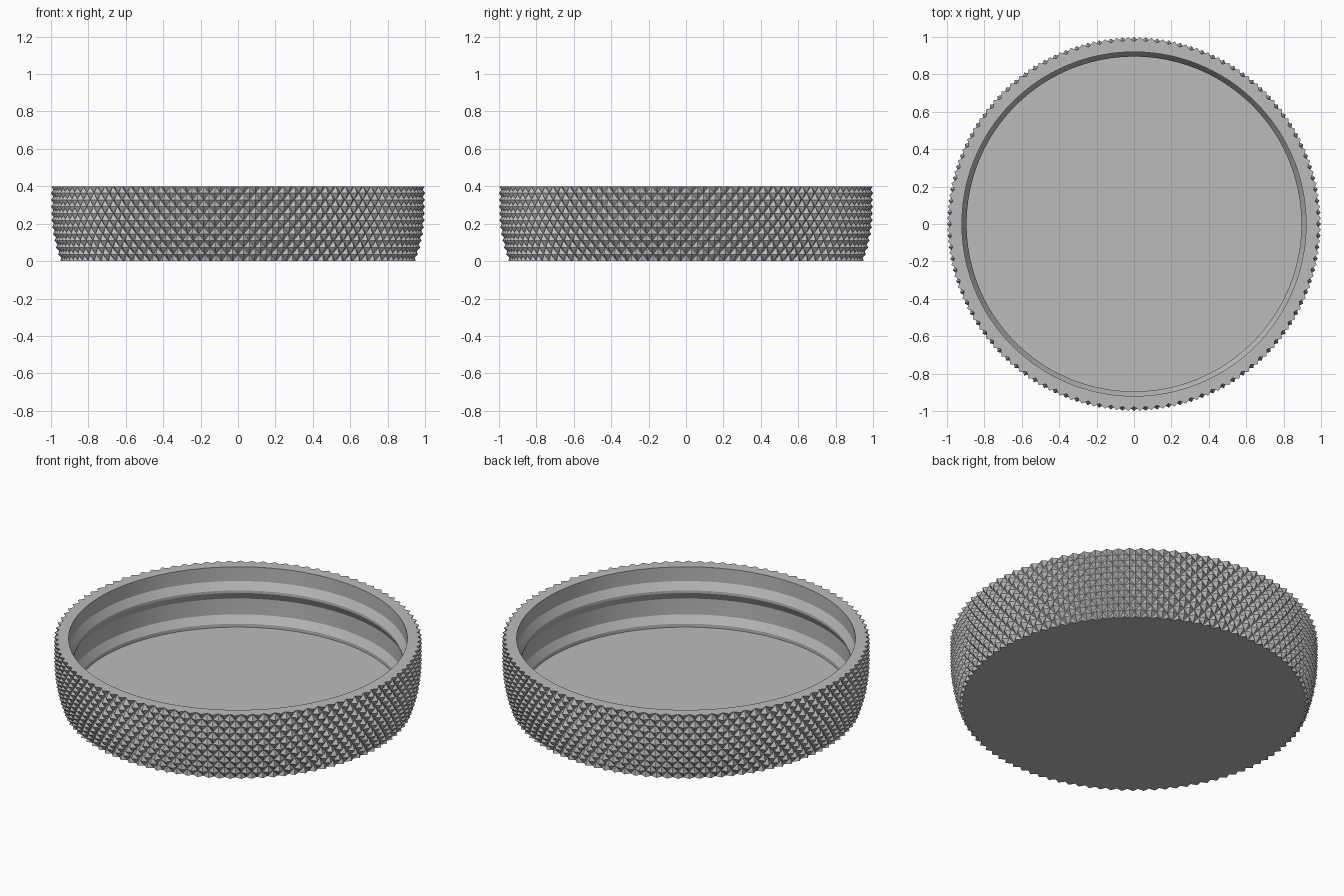
import bpy
import bmesh
from math import cos, sin, pi

if "Cube" in bpy.data.objects:
    bpy.data.objects.remove(bpy.data.objects["Cube"], do_unlink=True)

HEIGHT = 0.4
DIAMONDS = 100          # knurl diamonds around the lid
COLS = DIAMONDS * 2     # peaks and valleys alternate
ROWS = 11
DEPTH = 0.024           # knurl depth

# Material
grey = bpy.data.materials.new("plain grey")
grey.use_nodes = True
colour = (0.5, 0.5, 0.5, 1)
grey.diffuse_color = colour
grey.node_tree.nodes["Principled BSDF"].inputs["Base Color"].default_value = colour


def ring(bm, z, radius):
    """Ring of vertices; radius is a function of the column index."""
    return [bm.verts.new((radius(i) * cos(2 * pi * i / COLS),
                          radius(i) * sin(2 * pi * i / COLS), z))
            for i in range(COLS)]


def finish(bm, name):
    bmesh.ops.recalc_face_normals(bm, faces=bm.faces)
    mesh = bpy.data.meshes.new(name)
    bm.to_mesh(mesh)
    bm.free()
    mesh.materials.append(grey)
    obj = bpy.data.objects.new(name, mesh)
    bpy.context.collection.objects.link(obj)
    return obj


def peak_radius(z):
    """Outer envelope: straight above, curving in toward the base."""
    return 1 - 0.05 * max(0, 1 - z / 0.27) ** 2


bm = bmesh.new()

# Knurled outer wall: a checkerboard of peaks and valleys
outer = []
for j in range(ROWS + 1):
    z = HEIGHT * j / ROWS
    top = peak_radius(z)
    outer.append(ring(bm, z, lambda i: top - DEPTH * ((i + j) % 2)))

for j in range(ROWS):
    low, high = outer[j], outer[j + 1]
    for i in range(COLS):
        k = (i + 1) % COLS
        a, b, c, d = low[i], low[k], high[k], high[i]
        # split each cell along its groove, from valley to valley
        if (i + j) % 2:
            tris = (a, b, c), (a, c, d)
        else:
            tris = (a, b, d), (b, c, d)
        for tri in tris:
            bm.faces.new(tri)

# Flat underside
bm.faces.new(outer[0])

# Inner wall: rim, retaining bead, recess and sloped foot down to the floor
profile = [(0.92, HEIGHT), (0.92, 0.315), (0.895, 0.27), (0.895, 0.255),
           (0.92, 0.21), (0.92, 0.115), (0.895, 0.07), (0.895, 0.05)]
previous = outer[-1]
for n, (r, z) in enumerate(profile):
    current = ring(bm, z, lambda i: r)
    for i in range(COLS):
        k = (i + 1) % COLS
        face = bm.faces.new((previous[i], previous[k], current[k], current[i]))
        face.smooth = n > 0
    previous = current

# Floor
bm.faces.new(previous)

# Keep the profile corners crisp while the round inner wall stays smooth
for edge in bm.edges:
    if abs(edge.verts[0].co.z - edge.verts[1].co.z) < 1e-6:
        edge.smooth = False

finish(bm, "knurled_lid")
